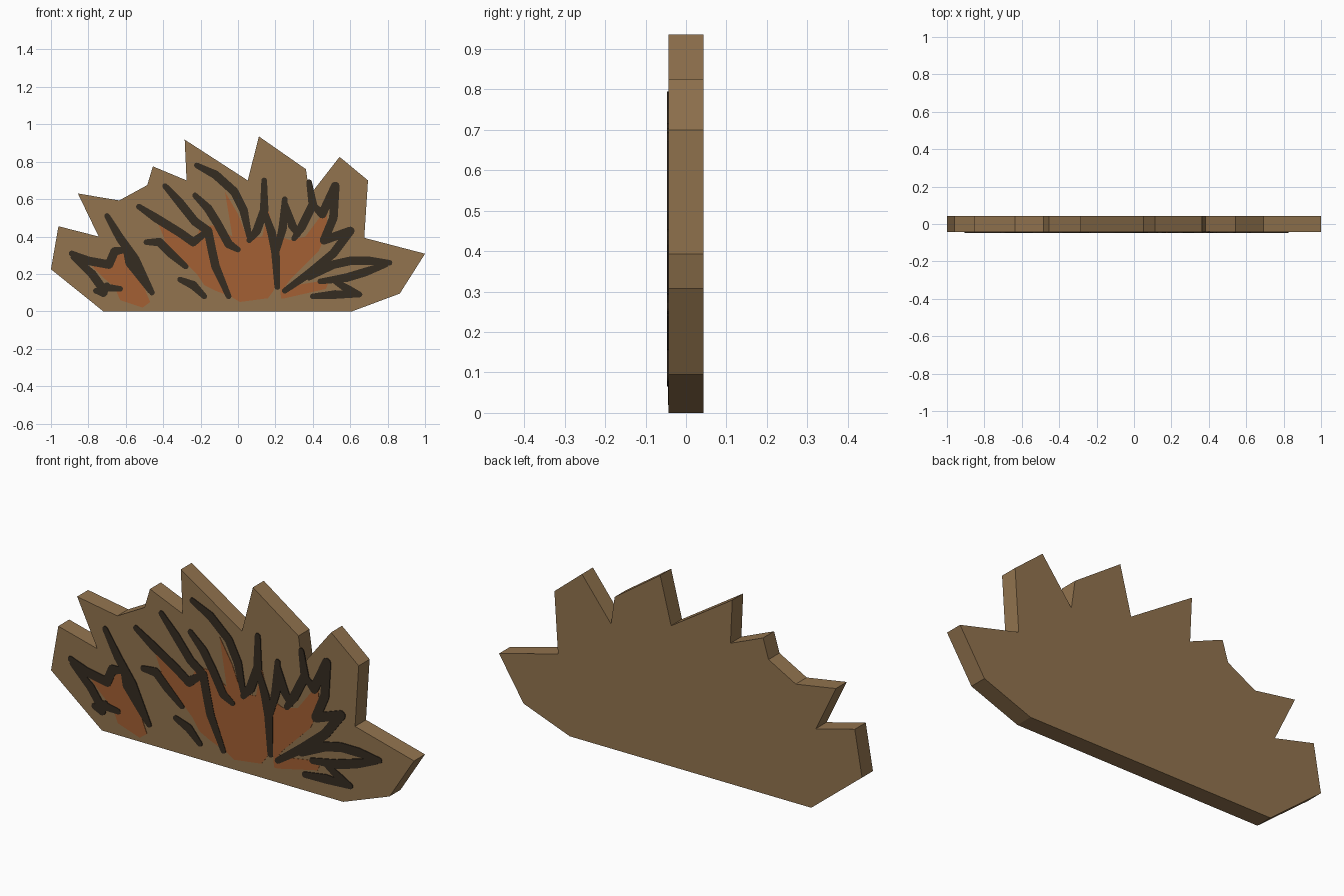
import bpy, bmesh, math

if "Cube" in bpy.data.objects:
    bpy.data.objects.remove(bpy.data.objects["Cube"])

# Profiles are (x, z) points in hundredths of a unit, seen from the front
HALF = 0.043


def material(name, rgb):
    m = bpy.data.materials.new(name)
    m.diffuse_color = (*rgb, 1)
    m.use_nodes = True
    m.node_tree.nodes["Principled BSDF"].inputs["Base Color"].default_value = m.diffuse_color
    return m


BROWN = material("wood brown", (0.29, 0.175, 0.078))
ORANGE = material("burnt orange", (0.37, 0.118, 0.033))
DARK = material("charcoal", (0.036, 0.025, 0.015))


def prism(bm, pts, y0, y1):
    """Closed prism from a front profile, between depths y0 and y1."""
    front = [bm.verts.new((x / 100, y0, z / 100)) for x, z in pts]
    back = [bm.verts.new((x / 100, y1, z / 100)) for x, z in pts]
    bm.faces.new(front)
    bm.faces.new(back[::-1])
    for i in range(len(pts)):
        j = (i + 1) % len(pts)
        bm.faces.new((front[j], front[i], back[i], back[j]))


def capsule(a, b, ra, rb):
    """Outline of a tapered round-ended brush dab from a to b."""
    ang = math.atan2(b[1] - a[1], b[0] - a[0])
    pts = []
    for c, r, start in ((a, ra, ang + math.pi / 2), (b, rb, ang - math.pi / 2)):
        for k in range(7):
            t = start + math.pi * k / 6
            pts.append((c[0] + r * math.cos(t), c[1] + r * math.sin(t)))
    return pts


def build(name, profiles, y0, y1, mat):
    bm = bmesh.new()
    for p in profiles:
        prism(bm, p, y0, y1)
    bmesh.ops.recalc_face_normals(bm, faces=bm.faces)
    bmesh.ops.triangulate(bm, faces=[f for f in bm.faces if len(f.verts) > 4])
    me = bpy.data.meshes.new(name)
    bm.to_mesh(me)
    bm.free()
    me.materials.append(mat)
    ob = bpy.data.objects.new(name, me)
    bpy.context.collection.objects.link(ob)


def brush(name, strokes, width=2.3, tip=1.5):
    """Dark painted strokes that thin towards both ends."""
    dabs = []
    for s in strokes:
        n = len(s) - 1
        r = [tip if i in (0, n) else width for i in range(n + 1)]
        dabs += [capsule(s[i], s[i + 1], r[i], r[i + 1]) for i in range(n)]
    build(name, dabs, -HALF - 0.004, -HALF + 0.002, DARK)


# Jagged slab
slab = [(-72, 0), (-100, 22.5), (-96, 45.5), (-74.5, 40), (-85.6, 63),
        (-63.5, 59.3), (-48.5, 67.5), (-45.5, 77.5), (-27.5, 70), (-28.5, 91.8),
        (5.2, 70), (11.2, 93.5), (36.3, 76), (38.3, 62), (54.3, 82.6),
        (69.5, 70), (67.5, 39.3), (100, 30.8), (86.5, 9.5), (61, 0)]
build("jagged_slab", [slab], -HALF, HALF, BROWN)

# Orange fills
left_fill = [(-81, 27), (-70, 23), (-66, 30), (-59, 33), (-54, 22), (-47, 5),
             (-51, 2), (-63, 6), (-66, 13), (-72, 18)]
centre_fill = [(-47, 37), (-39, 38), (-44, 50), (-31, 41), (-23, 36), (-20, 46),
               (-12, 46), (-3, 40), (-7, 64), (0, 52), (5, 39), (13, 40), (16, 55),
               (20, 41), (28, 38), (36, 40), (48, 56), (47, 41), (43, 32), (28, 17),
               (25, 13), (49, 17), (47, 12), (25, 7), (23, 7), (22, 20), (19, 11),
               (16, 7), (1, 5), (-4, 8), (-12, 11), (-18, 14), (-22, 20), (-32, 30)]
build("orange_flame_fill", [left_fill, centre_fill], -HALF - 0.002, -HALF + 0.002, ORANGE)

# Dark flame outlines
brush("left_flame_outline", [
    [(-89, 31), (-80, 27), (-69, 25), (-66, 32), (-60, 33)],
    [(-70, 51), (-63, 39), (-55, 28), (-46, 10)],
    [(-60, 33), (-58, 26), (-47, 11)],
    [(-88, 29), (-78, 20), (-73, 13), (-63, 12)],
    [(-76, 11), (-72, 10), (-70, 14)]])
brush("centre_left_flame_outline", [
    [(-53, 56), (-44, 50), (-31, 42), (-24, 37), (-16, 43)],
    [(-39, 67), (-31, 58), (-23, 48), (-16, 43), (-14, 33), (-12, 24), (-5, 8)],
    [(-22, 78), (-12, 73), (-2, 64), (3, 54), (6, 40)],
    [(-23, 62), (-16, 55), (-11, 47), (-5, 36), (0, 33)],
    [(-49, 37), (-42, 37), (-36, 31), (-28, 24)],
    [(-31, 17), (-24, 14), (-18, 8)]])
brush("centre_right_flame_outline", [
    [(14, 70), (14, 54), (10, 43), (6, 38)],
    [(14, 54), (18, 42), (20, 32), (21, 13)],
    [(25, 60), (24, 45), (21, 33)],
    [(25, 58), (29, 46), (32, 41)],
    [(38, 69), (40, 57), (34, 45), (30, 39)],
    [(40, 57), (45, 52), (52, 67), (51, 50), (46, 38), (60, 43), (51, 31),
     (39, 21), (25, 11)]])
brush("right_flame_outline", [
    [(38, 18), (51, 25), (60, 27), (70, 27), (81, 26)],
    [(79, 25), (68, 21), (58, 18), (44, 16)],
    [(52, 16), (60, 11), (65, 9)],
    [(40, 8), (52, 9), (65, 9)]])
